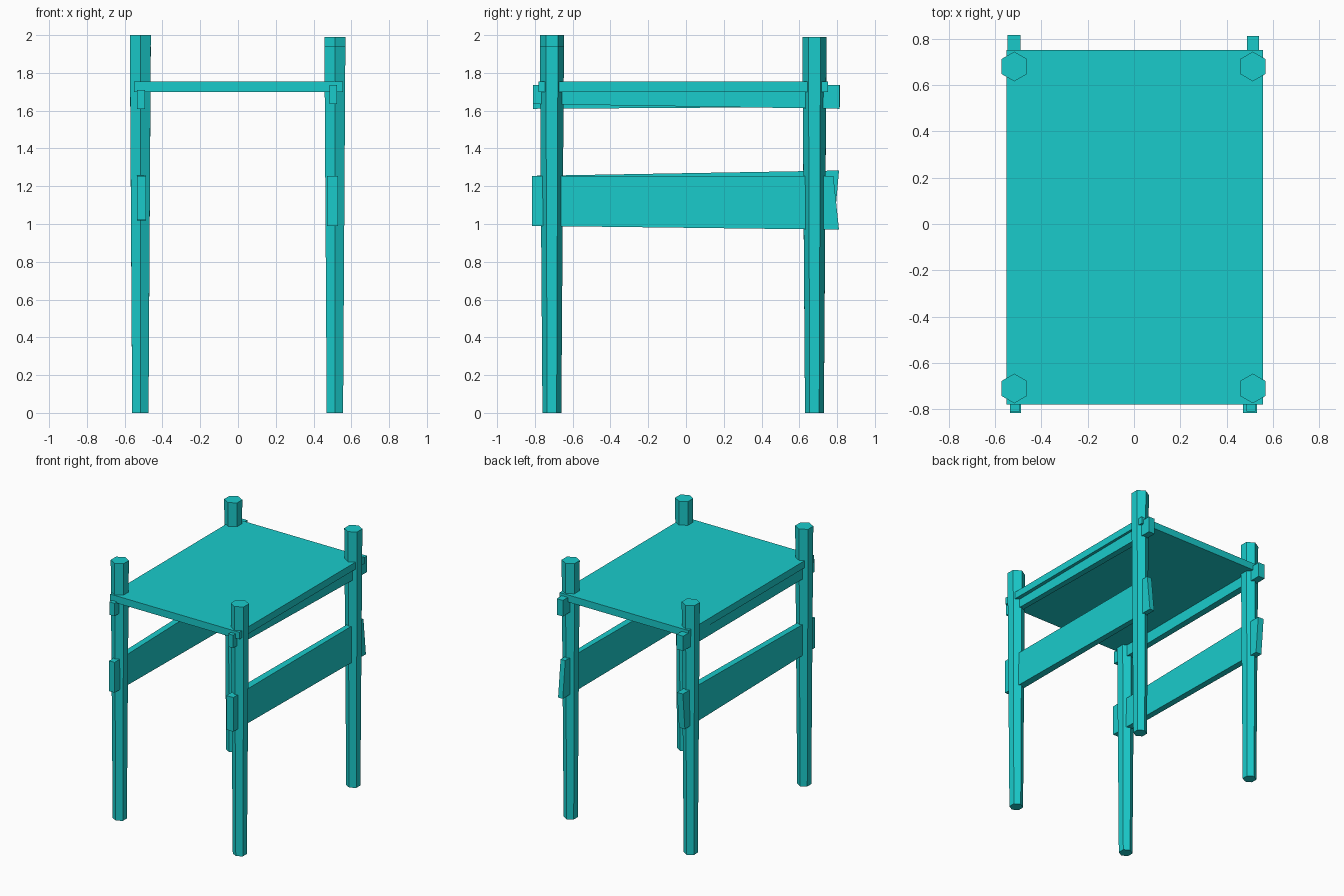
import bpy
import bmesh
from math import radians
from mathutils import Matrix

if "Cube" in bpy.data.objects:
    bpy.data.objects.remove(bpy.data.objects["Cube"])

wood = bpy.data.materials.new("teal_paint")
wood.diffuse_color = (0.01, 0.6, 0.6, 1)
wood.use_nodes = True
wood.node_tree.nodes["Principled BSDF"].inputs["Base Color"].default_value = wood.diffuse_color


def add_object(name, bm):
    bmesh.ops.recalc_face_normals(bm, faces=bm.faces)
    mesh = bpy.data.meshes.new(name)
    bm.to_mesh(mesh)
    bm.free()
    mesh.materials.append(wood)
    bpy.context.collection.objects.link(bpy.data.objects.new(name, mesh))


def leg(name, x, y, height):
    """Six-sided post, narrower at the foot."""
    bm = bmesh.new()
    place = Matrix.Translation((x, y, height / 2)) @ Matrix.Rotation(radians(30), 4, 'Z')
    bmesh.ops.create_cone(bm, cap_ends=True, segments=6, radius1=0.05,
                          radius2=0.064, depth=height, matrix=place)
    # turn so that a corner points along y
    if max(v.co.x for v in bm.verts) - x > 0.06:
        bmesh.ops.rotate(bm, cent=(x, y, 0), verts=bm.verts,
                         matrix=Matrix.Rotation(radians(30), 3, 'Z'))
    add_object(name, bm)


def board(name, front_x, back_x, outline):
    """Board along y: outline is front-bottom, front-top, back-top, back-bottom (y, z)."""
    bm = bmesh.new()
    sides = []
    for i in (0, 1):
        xs = (front_x[i], front_x[i], back_x[i], back_x[i])
        sides.append([bm.verts.new((x, y, z)) for x, (y, z) in zip(xs, outline)])
    a, b = sides
    bm.faces.new(a)
    bm.faces.new(b)
    for i in range(4):
        j = (i + 1) % 4
        bm.faces.new((a[i], a[j], b[j], b[i]))
    add_object(name, bm)


# Four posts of slightly different heights
leg("front_left_leg", -0.517, -0.71, 2.0)
leg("front_right_leg", 0.513, -0.71, 1.94)
leg("back_left_leg", -0.517, 0.68, 1.94)
leg("back_right_leg", 0.513, 0.68, 1.99)

# Table top
board("table_top", (-0.55, 0.557), (-0.55, 0.557),
      [(-0.78, 1.70), (-0.78, 1.755), (0.752, 1.755), (0.752, 1.70)])

# Upper rails running through the posts
board("left_upper_rail", (-0.535, -0.492), (-0.547, -0.49),
      [(-0.81, 1.61), (-0.81, 1.71), (0.815, 1.735), (0.815, 1.62)])
board("right_upper_rail", (0.485, 0.525), (0.487, 0.54),
      [(-0.81, 1.635), (-0.81, 1.735), (0.812, 1.735), (0.812, 1.61)])

# Wide lower rails with slanted back ends
board("left_lower_rail", (-0.535, -0.488), (-0.54, -0.49),
      [(-0.815, 1.02), (-0.815, 1.255), (0.81, 1.283), (0.785, 1.0)])
board("right_lower_rail", (0.47, 0.53), (0.49, 0.53),
      [(-0.815, 0.99), (-0.815, 1.255), (0.78, 1.255), (0.81, 0.97)])
